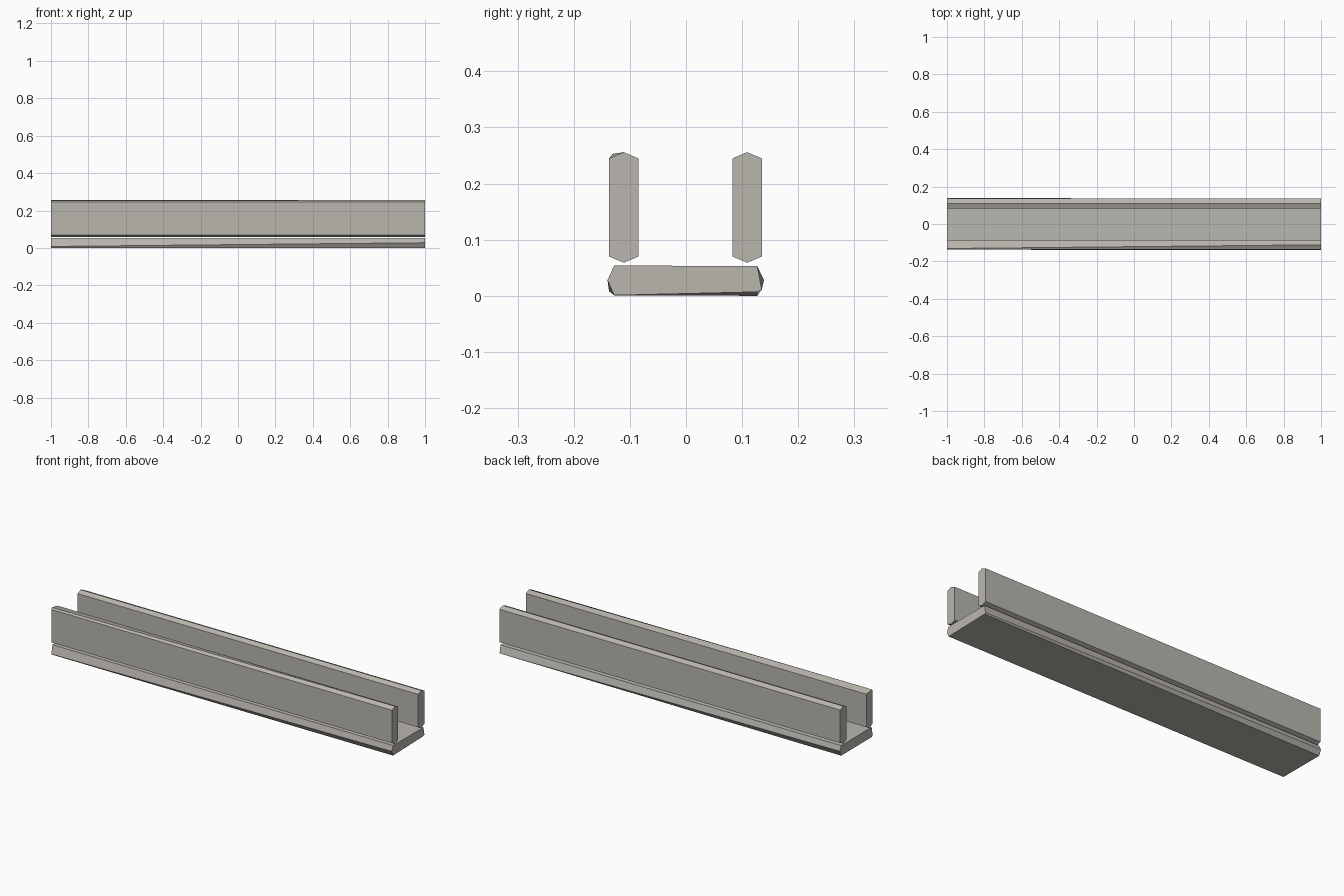
import bpy
import bmesh

cube = bpy.data.objects.get("Cube")
if cube:
    bpy.data.objects.remove(cube, do_unlink=True)

# Pale stone colour
stone = bpy.data.materials.new("pale_stone")
stone.use_nodes = True
colour = (0.49, 0.47, 0.43, 1)
stone.diffuse_color = colour
stone.node_tree.nodes["Principled BSDF"].inputs["Base Color"].default_value = colour


def beam(name, left_end, right_end):
    """Loft a beam along x between two (y, z) cross-sections."""
    bm = bmesh.new()
    ends = [[bm.verts.new((x, y, z)) for y, z in section]
            for x, section in ((-1, left_end), (1, right_end))]
    a, b = ends
    bm.faces.new(a)
    bm.faces.new(b)
    for i in range(len(a)):
        j = (i + 1) % len(a)
        bm.faces.new((a[i], a[j], b[j], b[i]))
    bmesh.ops.recalc_face_normals(bm, faces=bm.faces)
    mesh = bpy.data.meshes.new(name)
    bm.to_mesh(mesh)
    bm.free()
    mesh.materials.append(stone)
    obj = bpy.data.objects.new(name, mesh)
    bpy.context.collection.objects.link(obj)
    return obj


def upright(y, ridge_y, ridge_z):
    """Pointed cross-section of a side wall."""
    h = 0.026
    return [(y - h, 0.07), (y, 0.059), (y + h, 0.07),
            (y + h, 0.245), (ridge_y, ridge_z), (y - h, 0.245)]


def slab(front, back, bottom_back):
    """Cross-section of the floor with a ridge along each long side."""
    return [front, (-0.128, 0.001), (0.127, bottom_back),
            back, (0.127, 0.053), (-0.128, 0.054)]


# Floor slab, its side ridges running slightly askew
beam("floor_slab",
     slab((-0.137, 0.008), (0.139, 0.028), 0.0),
     slab((-0.14, 0.028), (0.135, 0.011), 0.007))

# Side walls; the front one has a slanting top ridge
beam("front_wall", upright(-0.111, -0.131, 0.253), upright(-0.111, -0.111, 0.256))
beam("back_wall", upright(0.109, 0.109, 0.256), upright(0.109, 0.109, 0.256))
